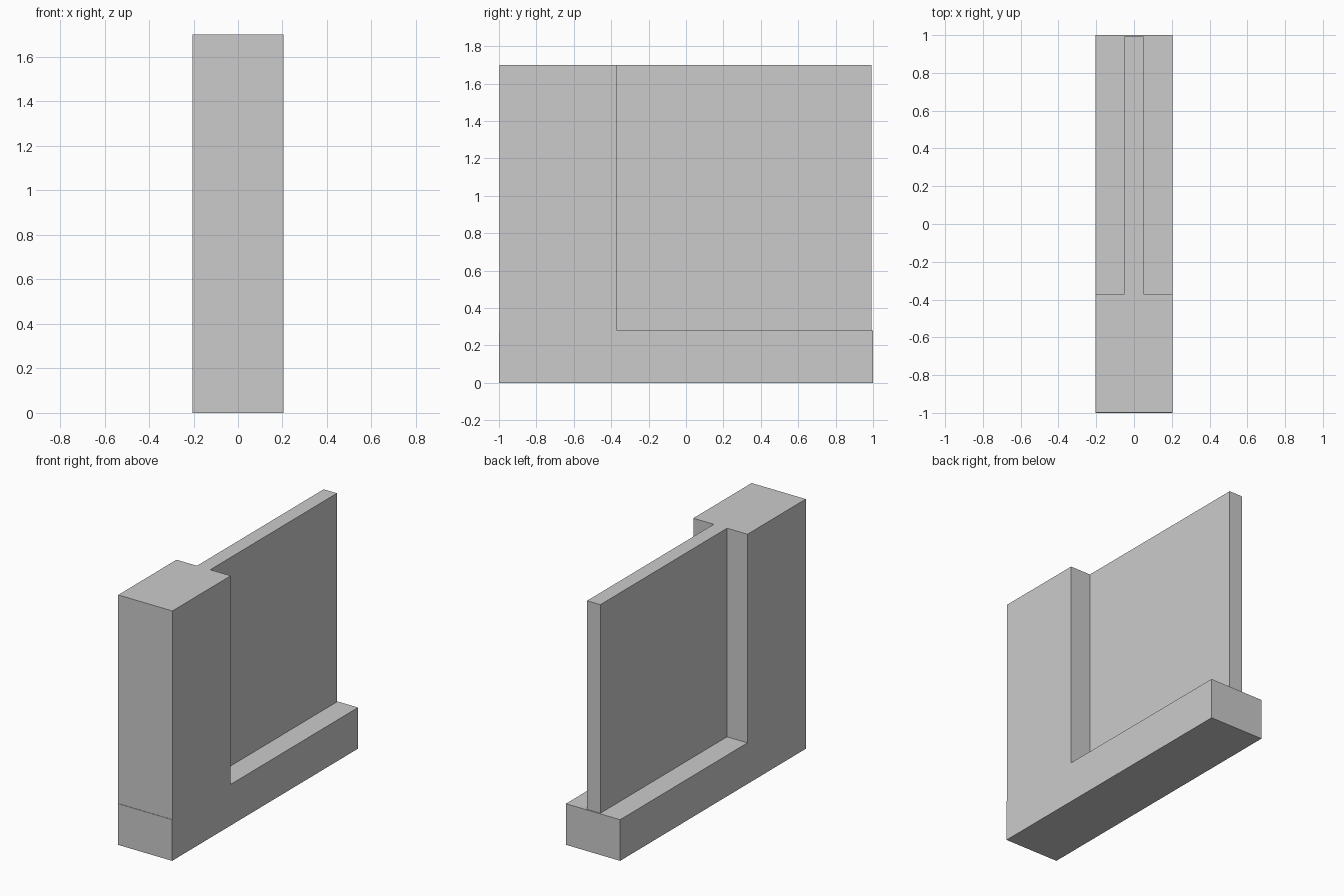
import bpy
import bmesh

if "Cube" in bpy.data.objects:
    bpy.data.objects.remove(bpy.data.objects["Cube"])


def prism(name, profile, half_width):
    """Extrude a (y, z) side profile symmetrically across x."""
    bm = bmesh.new()
    face = bm.faces.new([bm.verts.new((-half_width, y, z)) for y, z in profile])
    new = bmesh.ops.extrude_face_region(bm, geom=[face])["geom"]
    verts = [v for v in new if isinstance(v, bmesh.types.BMVert)]
    bmesh.ops.translate(bm, verts=verts, vec=(2 * half_width, 0, 0))
    bmesh.ops.recalc_face_normals(bm, faces=bm.faces)
    mesh = bpy.data.meshes.new(name)
    bm.to_mesh(mesh)
    bm.free()
    obj = bpy.data.objects.new(name, mesh)
    bpy.context.collection.objects.link(obj)
    return obj


BASE_TOP, TOP = 0.28, 1.70
POST_FRONT, POST_BACK = -0.997, -0.37

# L-shaped base and post, with a hairline setback at the front of the post
prism("base_and_post", [
    (-1, 0), (1, 0), (1, BASE_TOP), (POST_BACK, BASE_TOP),
    (POST_BACK, TOP), (POST_FRONT, TOP), (POST_FRONT, BASE_TOP), (-1, BASE_TOP),
], 0.204)

# Thin upright panel standing on the base behind the post
prism("panel", [
    (POST_BACK, BASE_TOP), (0.993, BASE_TOP), (0.993, TOP), (POST_BACK, TOP),
], 0.05)
